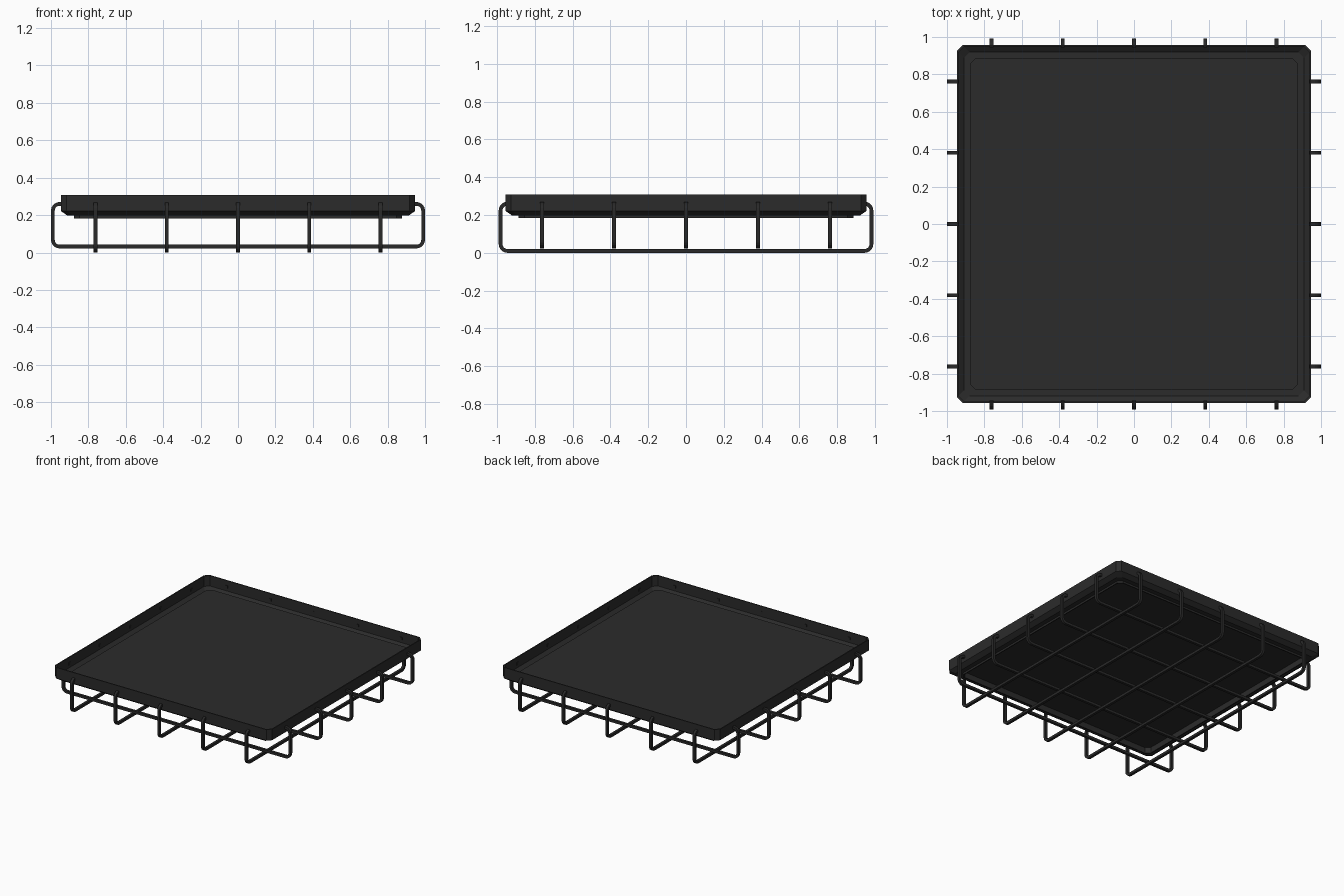
import bpy, bmesh, math

if "Cube" in bpy.data.objects:
    bpy.data.objects.remove(bpy.data.objects["Cube"])


def material(name, v):
    m = bpy.data.materials.new(name)
    m.diffuse_color = (v, v, v, 1)
    m.use_nodes = True
    m.node_tree.nodes["Principled BSDF"].inputs["Base Color"].default_value = m.diffuse_color
    return m


tray_mat = material("charcoal", 0.024)
wire_mat = material("dark wire", 0.022)
HX, HY = 0.947, 0.956


def finish(bm, name, mat):
    bmesh.ops.recalc_face_normals(bm, faces=bm.faces)
    me = bpy.data.meshes.new(name)
    bm.to_mesh(me)
    bm.free()
    me.materials.append(mat)
    ob = bpy.data.objects.new(name, me)
    bpy.context.collection.objects.link(ob)
    return ob


def ring(bm, d, z, c=0.03):
    # rectangle with cut corners, inset by d
    hx, hy = HX - d, HY - d
    pts = [(hx - c, -hy), (hx, -hy + c), (hx, hy - c), (hx - c, hy),
           (-hx + c, hy), (-hx, hy - c), (-hx, -hy + c), (-hx + c, -hy)]
    return [bm.verts.new((x, y, z)) for x, y in pts]


def shell(name, profile, closed):
    # stack of rings; closed loops round to the start, otherwise both ends are capped
    bm = bmesh.new()
    rings = [ring(bm, d, z) for d, z in profile]
    for a, b in zip(rings, rings[1:] + (rings[:1] if closed else [])):
        for i in range(8):
            j = (i + 1) % 8
            bm.faces.new((a[i], a[j], b[j], b[i]))
    if not closed:
        bm.faces.new(rings[0])
        bm.faces.new(rings[-1])
    return finish(bm, name, tray_mat)


# rim: upright wall, bevel and inward ledge
shell("rim", [(0.07, 0.198), (0.034, 0.198), (0, 0.222), (0, 0.308),
              (0.008, 0.308), (0.008, 0.226), (0.037, 0.205), (0.07, 0.205)], True)
# raised floor panel, hollow underneath
shell("floor_panel", [(0.078, 0.228), (0.078, 0.183), (0.07, 0.183), (0.07, 0.236)], False)


def half_path(reach, inner, z0, z1=0.26, r=0.036, n=5):
    # half of a wire: along the bottom, up, and back in to the rim
    pts = []
    for cz, a0 in ((z0 + r, -90), (z1 - r, 0)):
        for k in range(n + 1):
            a = math.radians(a0 + 90 * k / n)
            pts.append((reach - r + r * math.cos(a), cz + r * math.sin(a),
                        math.cos(a), math.sin(a)))
    return pts + [(inner, z1, 0, 1)]


def wire(name, along_x, offset, reach, inner, z0, w=0.01):
    # square bar swept along the bent path
    half = half_path(reach, inner, z0)
    path = [(-u, z, -nu, nz) for u, z, nu, nz in reversed(half)] + half
    bm = bmesh.new()
    prev = first = None
    for u, z, nu, nz in path:
        sec = []
        for s, t in ((-w, -w), (w, -w), (w, w), (-w, w)):
            a, b = u + nu * s, offset + t
            sec.append(bm.verts.new((a, b, z + nz * s) if along_x else (b, a, z + nz * s)))
        if prev:
            for i in range(4):
                j = (i + 1) % 4
                bm.faces.new((prev[i], prev[j], sec[j], sec[i]))
        else:
            first = sec
        prev = sec
    bm.faces.new(first)
    bm.faces.new(prev)
    finish(bm, name, wire_mat)


# wire basket: five bars each way, the crosswise ones resting on the lengthwise ones
for i in range(5):
    o = (i - 2) * 0.381
    wire(f"lengthwise_wire_{i + 1}", False, o, 0.982, HY - 0.012, 0.01)
    wire(f"crosswise_wire_{i + 1}", True, o, 0.99, HX - 0.012, 0.032)
